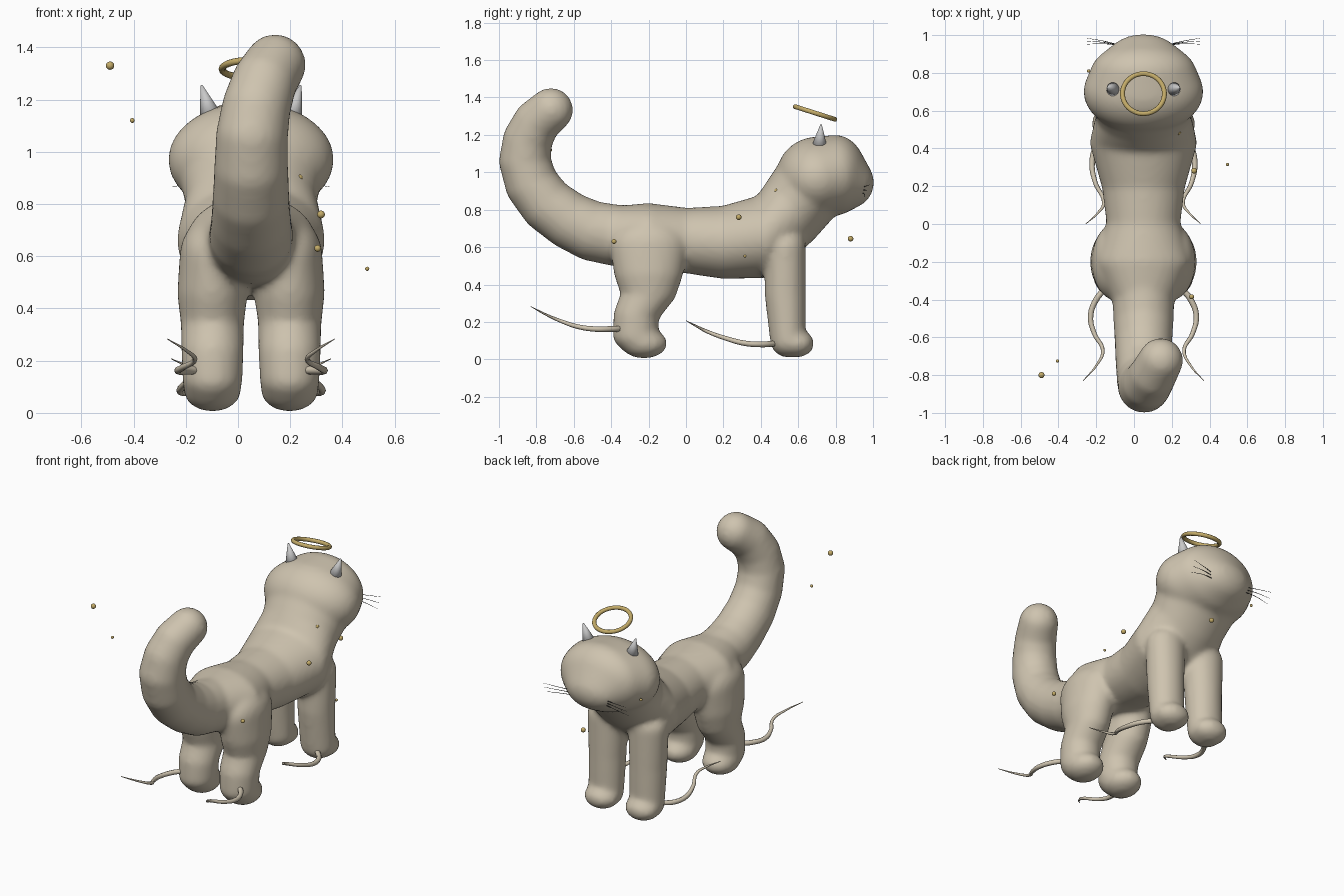
import bpy, bmesh, math
from mathutils import Vector, Matrix

if "Cube" in bpy.data.objects:
    bpy.data.objects.remove(bpy.data.objects["Cube"])

CX = 0.05  # symmetry plane of the animal


def material(name, rgb):
    m = bpy.data.materials.new(name)
    m.use_nodes = True
    m.diffuse_color = (*rgb, 1)
    m.node_tree.nodes["Principled BSDF"].inputs["Base Color"].default_value = (*rgb, 1)
    return m


FUR = material("beige fur", (0.62, 0.55, 0.43))
EAR = material("grey ear", (0.58, 0.58, 0.58))
GOLD = material("gold", (0.55, 0.41, 0.14))
DARK = material("dark whisker", (0.06, 0.06, 0.06))


def link(name, data, mat):
    data.materials.append(mat)
    ob = bpy.data.objects.new(name, data)
    bpy.context.collection.objects.link(ob)
    return ob


def from_bmesh(name, bm, mat):
    for f in bm.faces:
        f.smooth = True
    me = bpy.data.meshes.new(name)
    bm.to_mesh(me)
    bm.free()
    return link(name, me, mat)


# Unit ball points shared by all body sweeps
ball = bmesh.new()
bmesh.ops.create_icosphere(ball, subdivisions=4, radius=1)
BALL = [v.co.copy() for v in ball.verts]
ball.free()


def chain(bm, stations):
    """Hull each neighbouring pair of ellipsoids (x, y, z, rx, ry, rz)."""
    for pair in zip(stations, stations[1:]):
        verts = [bm.verts.new((x + p.x * rx, y + p.y * ry, z + p.z * rz))
                 for x, y, z, rx, ry, rz in pair for p in BALL]
        hull = bmesh.ops.convex_hull(bm, input=verts)
        inside = [g for g in hull["geom_interior"] if isinstance(g, bmesh.types.BMVert)]
        bmesh.ops.delete(bm, geom=inside, context="VERTS")


def strand(name, points, thickness, mat, tip=0.1):
    """Tapering bevelled curve."""
    cu = bpy.data.curves.new(name, "CURVE")
    cu.dimensions = "3D"
    cu.bevel_depth = thickness
    cu.bevel_resolution = 2
    cu.resolution_u = 6
    cu.use_fill_caps = True
    sp = cu.splines.new("BEZIER")
    sp.bezier_points.add(len(points) - 1)
    for i, (bp, p) in enumerate(zip(sp.bezier_points, points)):
        bp.co = p
        bp.handle_left_type = bp.handle_right_type = "AUTO"
        t = i / (len(points) - 1)
        bp.radius = 1 + (tip - 1) * t ** 2
    return link(name, cu, mat)


# Body: overlapping sweeps fused into one smooth skin
bm = bmesh.new()

# Torso, neck, head and muzzle as (y, z, rx, ry, rz)
torso = [(-.38, .66, .17, .12, .16), (-.2, .655, .25, .12, .18), (0, .635, .195, .1, .175),
         (.2, .625, .22, .1, .195), (.43, .66, .285, .12, .225), (.57, .81, .25, .18, .22),
         (.68, .95, .28, .2, .22)]
head = [(.70, .97, .318, .22, .22), (.80, .985, .28, .165, .215), (.865, .945, .2, .14, .14)]
for part in (torso, head):
    chain(bm, [(CX, *s) for s in part])

# Legs
front_leg = [(.53, .6, .125, .11, .1), (.53, .35, .115, .11, .1),
             (.545, .1, .11, .095, .09), (.59, .085, .11, .095, .075)]
hind_leg = [(-.2, .6, .125, .205, .15), (-.2, .46, .135, .185, .1), (-.2, .35, .122, .148, .08),
            (-.265, .24, .12, .122, .08), (-.27, .13, .115, .122, .09), (-.225, .085, .11, .125, .08)]
for side in (-1, 1):
    for leg in (front_leg, hind_leg):
        chain(bm, [(CX + side * .148, *s) for s in leg])

# Tail as (x, y, z, r)
tail = [(.05, -.36, .66, .165), (.05, -.5, .685, .16), (.05, -.62, .74, .153), (.05, -.74, .825, .147),
        (.05, -.825, .935, .142), (.053, -.862, 1.06, .138), (.07, -.848, 1.17, .132),
        (.1, -.80, 1.265, .125), (.142, -.722, 1.333, .118)]
chain(bm, [(x, y, z, r, r, r) for x, y, z, r in tail])

body = from_bmesh("body", bm, FUR)
fuse = body.modifiers.new("fuse", "REMESH")
fuse.mode = "VOXEL"
fuse.voxel_size = 0.016
fuse.use_smooth_shade = True
relax = body.modifiers.new("relax", "SMOOTH")
relax.factor = 0.5
relax.iterations = 10

# Paired ears, whiskers and leg wisps
hind_wisp = [(.19, -.33, .165), (.25, -.4, .162), (.28, -.49, .162), (.26, -.58, .175),
             (.215, -.67, .205), (.25, -.75, .24), (.32, -.83, .283)]
front_wisp = [(.19, .48, .085), (.25, .41, .08), (.272, .32, .085), (.255, .22, .11),
              (.21, .11, .15), (.24, .06, .175), (.305, 0, .207)]
for side, label in ((-1, "right"), (1, "left")):
    bm = bmesh.new()
    base = Vector((CX + side * .15, .712, 1.12))
    axis = Vector((CX + side * .19, .722, 1.255)) - base
    turn = Vector((0, 0, 1)).rotation_difference(axis).to_matrix().to_4x4()
    bmesh.ops.create_cone(bm, cap_ends=True, segments=24, radius1=.048, radius2=.004,
                          depth=axis.length, matrix=Matrix.Translation(base + axis / 2) @ turn)
    from_bmesh(label + "_ear", bm, EAR)
    for name, path in (("hind_wisp", hind_wisp), ("front_wisp", front_wisp)):
        strand(f"{label}_{name}", [(CX + side * x, y, z) for x, y, z in path], .016, FUR)
    for i in (-1, 0, 1):
        path = [(CX + side * .1, .94, .905 + i * .015),
                (CX + side * .2, .96 + i * .006, .905 + i * .022),
                (CX + side * .3, .968 + i * .016, .9 + i * .034)]
        strand(f"{label}_whisker_{i + 2}", path, .002, DARK, .4)

# Tilted halo ring
bm = bmesh.new()
halo_at = Matrix.Translation((CX, .69, 1.317)) @ Matrix.Rotation(math.radians(-17.7), 4, "X")
seg, ring = 48, 10
grid = []
for i in range(seg):
    a = math.tau * i / seg
    row = []
    for j in range(ring):
        b = math.tau * j / ring
        r = .111 + .013 * math.cos(b)
        row.append(bm.verts.new(halo_at @ Vector((r * math.cos(a), r * math.sin(a), .013 * math.sin(b)))))
    grid.append(row)
for i in range(seg):
    for j in range(ring):
        k, n = (i + 1) % seg, (j + 1) % ring
        bm.faces.new((grid[i][j], grid[k][j], grid[k][n], grid[i][n]))
from_bmesh("halo", bm, GOLD)

# Floating gold beads as (x, y, z, r)
beads = [(-.49, -.8, 1.33, .016), (-.405, -.725, 1.12, .009), (.235, .485, .9, .013),
         (.318, .282, .76, .015), (.305, -.385, .63, .013), (.495, .315, .552, .008),
         (.13, .88, .645, .015), (-.24, .81, .915, .009)]
for i, (x, y, z, r) in enumerate(beads):
    bm = bmesh.new()
    bmesh.ops.create_icosphere(bm, subdivisions=3, radius=r, matrix=Matrix.Translation((x, y, z)))
    from_bmesh(f"bead_{i + 1}", bm, GOLD)
